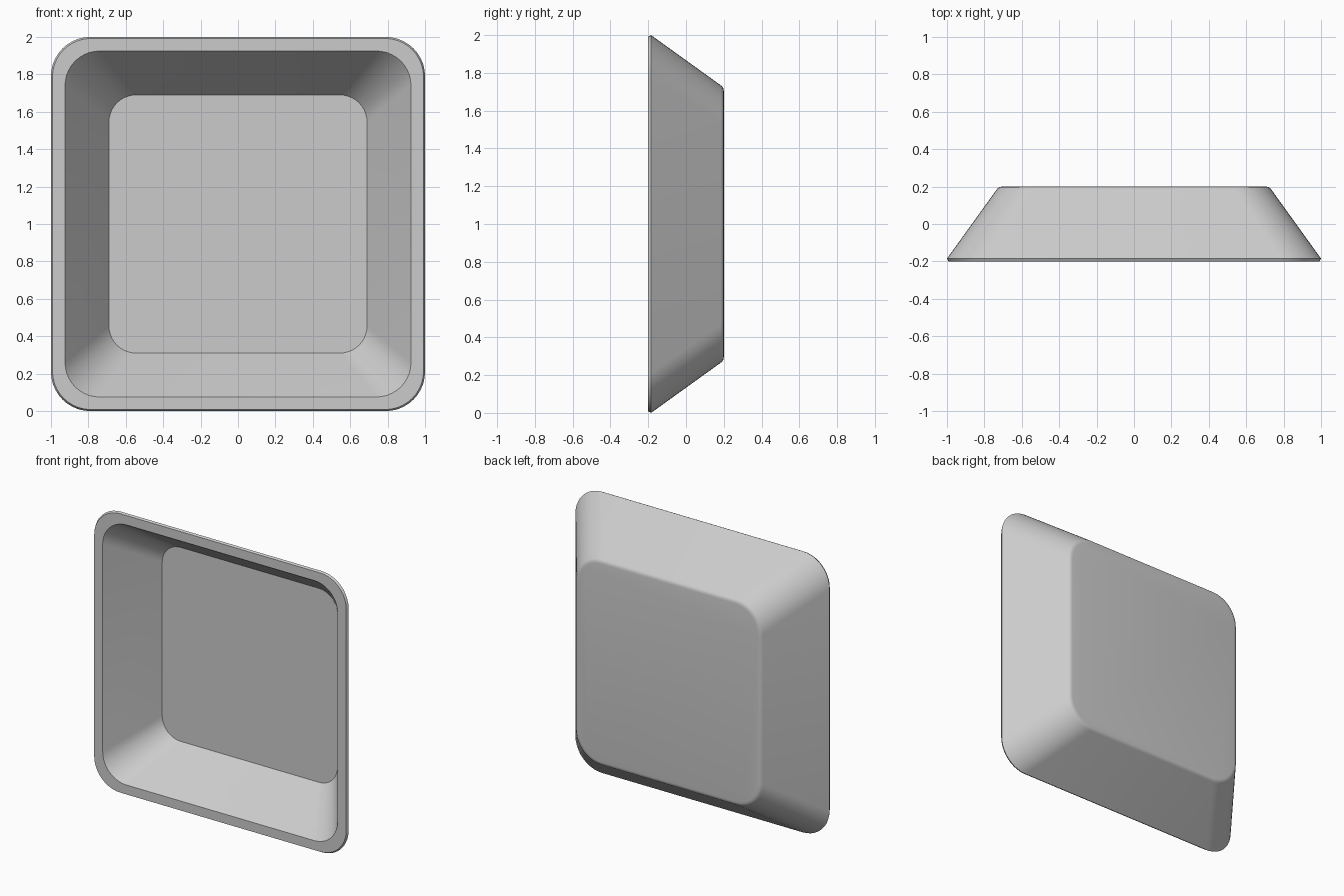
import bpy, bmesh, math

if "Cube" in bpy.data.objects:
    bpy.data.objects.remove(bpy.data.objects["Cube"])

CZ = 1.0      # height of the tray centre
SEG = 10      # segments per rounded corner


def rounded_square(bm, half, radius, y):
    """Ring of vertices: rounded square in the xz plane at depth y."""
    ring = []
    c = half - radius
    for k, (sx, sz) in enumerate([(1, 1), (-1, 1), (-1, -1), (1, -1)]):
        for i in range(SEG + 1):
            a = math.radians(90 * (k + i / SEG))
            ring.append(bm.verts.new((sx * c + radius * math.cos(a), y,
                                      CZ + sz * c + radius * math.sin(a))))
    return ring


# Rings (half width, corner radius, depth) from inner floor, over the rim, to the back
profile = [
    (0.69, 0.145, 0.133),    # inner floor edge
    (0.925, 0.185, -0.20),   # inner rim edge
    (0.992, 0.205, -0.20),   # outer rim edge
    (1.00, 0.21, -0.185),    # widest point
    (0.735, 0.20, 0.183),    # start of back rounding
    (0.728, 0.195, 0.192),
    (0.718, 0.19, 0.198),
    (0.705, 0.185, 0.20),    # flat back edge
]

bm = bmesh.new()
rings = [rounded_square(bm, *p) for p in profile]
for a, b in zip(rings, rings[1:]):
    n = len(a)
    for i in range(n):
        j = (i + 1) % n
        bm.faces.new((a[i], a[j], b[j], b[i]))
bm.faces.new(rings[0])      # inner floor
bm.faces.new(rings[-1])     # flat back
bmesh.ops.recalc_face_normals(bm, faces=bm.faces)

mesh = bpy.data.meshes.new("tray")
bm.to_mesh(mesh)
bm.free()
tray = bpy.data.objects.new("tray", mesh)
bpy.context.collection.objects.link(tray)

# Plain grey finish
grey = bpy.data.materials.new("light grey")
grey.diffuse_color = (0.6, 0.6, 0.6, 1)
grey.use_nodes = True
grey.node_tree.nodes["Principled BSDF"].inputs["Base Color"].default_value = grey.diffuse_color
mesh.materials.append(grey)

# Smooth corners, crisp rim and floor edges
bpy.context.view_layer.objects.active = tray
tray.select_set(True)
bpy.ops.object.shade_smooth_by_angle(angle=math.radians(30))
